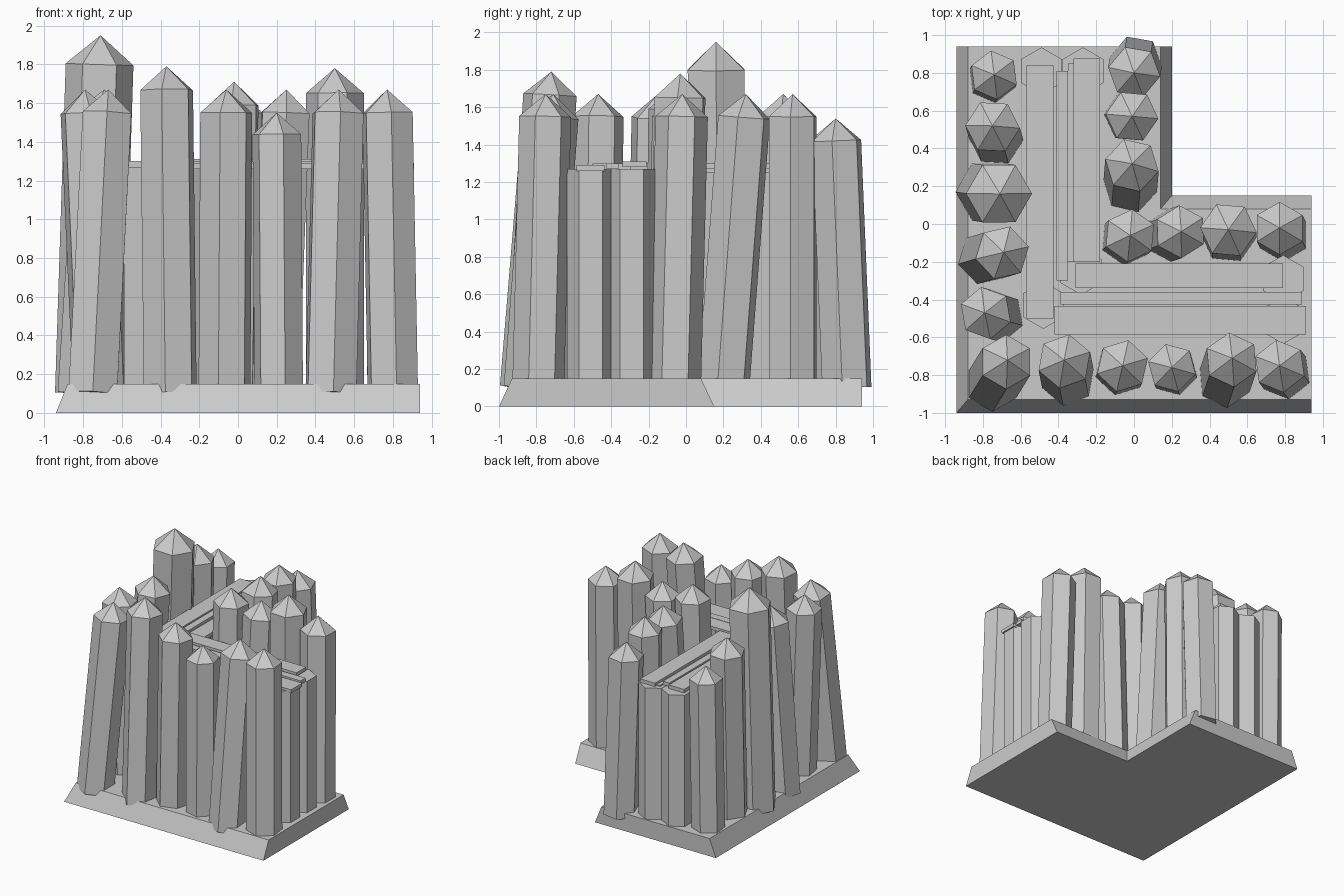
import bpy, bmesh, math
from mathutils import Vector

default_cube = bpy.data.objects.get("Cube")
if default_cube:
    bpy.data.objects.remove(default_cube, do_unlink=True)

# Single flat colour
grey = bpy.data.materials.new("plain grey")
grey.use_nodes = True
colour = (0.6, 0.6, 0.6, 1)
grey.diffuse_color = colour
for node in grey.node_tree.nodes:
    if node.type == 'BSDF_PRINCIPLED':
        node.inputs["Base Color"].default_value = colour


def finish(name, bm):
    """Turn a bmesh into a named, flat-shaded object."""
    bmesh.ops.recalc_face_normals(bm, faces=bm.faces)
    mesh = bpy.data.meshes.new(name)
    bm.to_mesh(mesh)
    bm.free()
    mesh.materials.append(grey)
    obj = bpy.data.objects.new(name, mesh)
    bpy.context.collection.objects.link(obj)
    return obj


def loft(bm, lower, upper):
    """Join two equal rings with side faces and cap both ends."""
    low = [bm.verts.new(p) for p in lower]
    high = [bm.verts.new(p) for p in upper]
    bm.faces.new(low[::-1])
    cap = bm.faces.new(high)
    count = len(low)
    for i in range(count):
        j = (i + 1) % count
        bm.faces.new((low[i], low[j], high[j], high[i]))
    return cap


def stake(name, foot, tip, radius, turn, pointed=True):
    """Six-sided post leaning from foot to tip, optionally sharpened."""
    foot, tip = Vector(foot), Vector(tip)
    axis = tip - foot
    point = radius * 0.86 if pointed else 0
    shaft = axis.length - point
    rotation = Vector((0, 0, 1)).rotation_difference(axis)

    def ring(height):
        points = []
        for i in range(6):
            angle = math.radians(turn + 60 * i)
            local = Vector((radius * math.cos(angle), radius * math.sin(angle), height))
            points.append(foot + rotation @ local)
        return points

    bm = bmesh.new()
    cap = loft(bm, ring(0), ring(shaft))
    if pointed:
        apex = bmesh.ops.poke(bm, faces=[cap])["verts"][0]
        apex.co = tip
    return finish(name, bm)


def plank(name, x0, x1, y0, y1, top, thickness=0.03):
    """Flat board lying on the walkway posts."""
    outline = ((x0, y0), (x1, y0), (x1, y1), (x0, y1))
    bm = bmesh.new()
    loft(bm, [(x, y, top - thickness) for x, y in outline],
         [(x, y, top) for x, y in outline])
    return finish(name, bm)


# L-shaped base: long sides slope inward, the two cut ends stay upright
ground_outline = ((-.94, -1), (.94, -1), (.94, .15), (.2, .15), (.2, .94), (-.94, .94))
top_outline = ((-.88, -.93), (.94, -.93), (.94, .08), (.14, .08), (.14, .94), (-.88, .94))
base_mesh = bmesh.new()
loft(base_mesh, [(x, y, 0) for x, y in ground_outline],
     [(x, y, 0.15) for x, y in top_outline])
finish("base", base_mesh)

# Rows of sharpened stakes: tip x, tip y, tip height, foot x, foot y, radius, turn
outer_side = (
    (-.74, .79, 1.53, -.75, .77, .13, 37),
    (-.75, .52, 1.67, -.73, .45, .145, 57),
    (-.71, .16, 1.95, -.77, .17, .175, 0),
    (-.69, -.15, 1.67, -.79, -.18, .145, 13),
    (-.79, -.47, 1.67, -.72, -.49, .14, 40),
)
outer_front = (
    (-.67, -.72, 1.67, -.75, -.85, .145, 30),
    (-.37, -.72, 1.79, -.35, -.82, .145, 20),
    (-.06, -.75, 1.67, -.07, -.77, .14, 17),
    (.2, -.76, 1.55, .21, -.78, .13, 45),
    (.52, -.71, 1.67, .48, -.83, .145, 35),
    (.77, -.75, 1.67, .8, -.79, .14, 38),
)
inner_front = (
    (-.02, -.06, 1.71, -.04, -.08, .14, 25),
    (.25, -.04, 1.67, .19, -.06, .14, 32),
    (.5, -.03, 1.78, .5, -.06, .15, 55),
    (.77, -.02, 1.67, .79, -.06, .14, 30),
)
inner_side = (
    (-.01, .32, 1.67, -.02, .2, .145, 47),
    (-.01, .57, 1.67, -.02, .57, .14, 55),
    (0, .8, 1.54, .01, .86, .14, 50),
)
rows = {"outer_side_stake": outer_side, "outer_front_stake": outer_front,
        "inner_front_stake": inner_front, "inner_side_stake": inner_side}
for row_name, row in rows.items():
    for number, (tx, ty, tz, fx, fy, radius, turn) in enumerate(row, start=1):
        stake(f"{row_name}_{number}", (fx, fy, 0.1), (tx, ty, tz), radius, turn)

# Short flat-topped posts carrying the walkway at its ends and corner
walkway_posts = {
    "back_outer_post": (-.49, .81),
    "back_inner_post": (-.27, .81),
    "end_inner_post": (.79, -.29),
    "end_outer_post": (.79, -.51),
    "corner_outer_post": (-.48, -.43),
    "corner_inner_post": (-.28, -.25),
}
for post_name, (x, y) in walkway_posts.items():
    stake(post_name, (x, y, 0.1), (x, y, 1.27), 0.125, 30, pointed=False)

# Walkway boards along the side
plank("side_outer_plank", -.57, -.425, -.5, .84, 1.30)
plank("side_middle_plank", -.41, -.35, -.3, .81, 1.30)
plank("side_filler_plank", -.35, -.32, -.2, .85, 1.28)
plank("side_inner_plank", -.32, -.18, -.2, .875, 1.30)

# Walkway boards along the front
plank("front_inner_plank", -.31, .79, -.34, -.21, 1.31)
plank("front_middle_plank", -.39, .89, -.425, -.36, 1.30)
plank("front_outer_plank", -.42, .91, -.585, -.435, 1.29)
